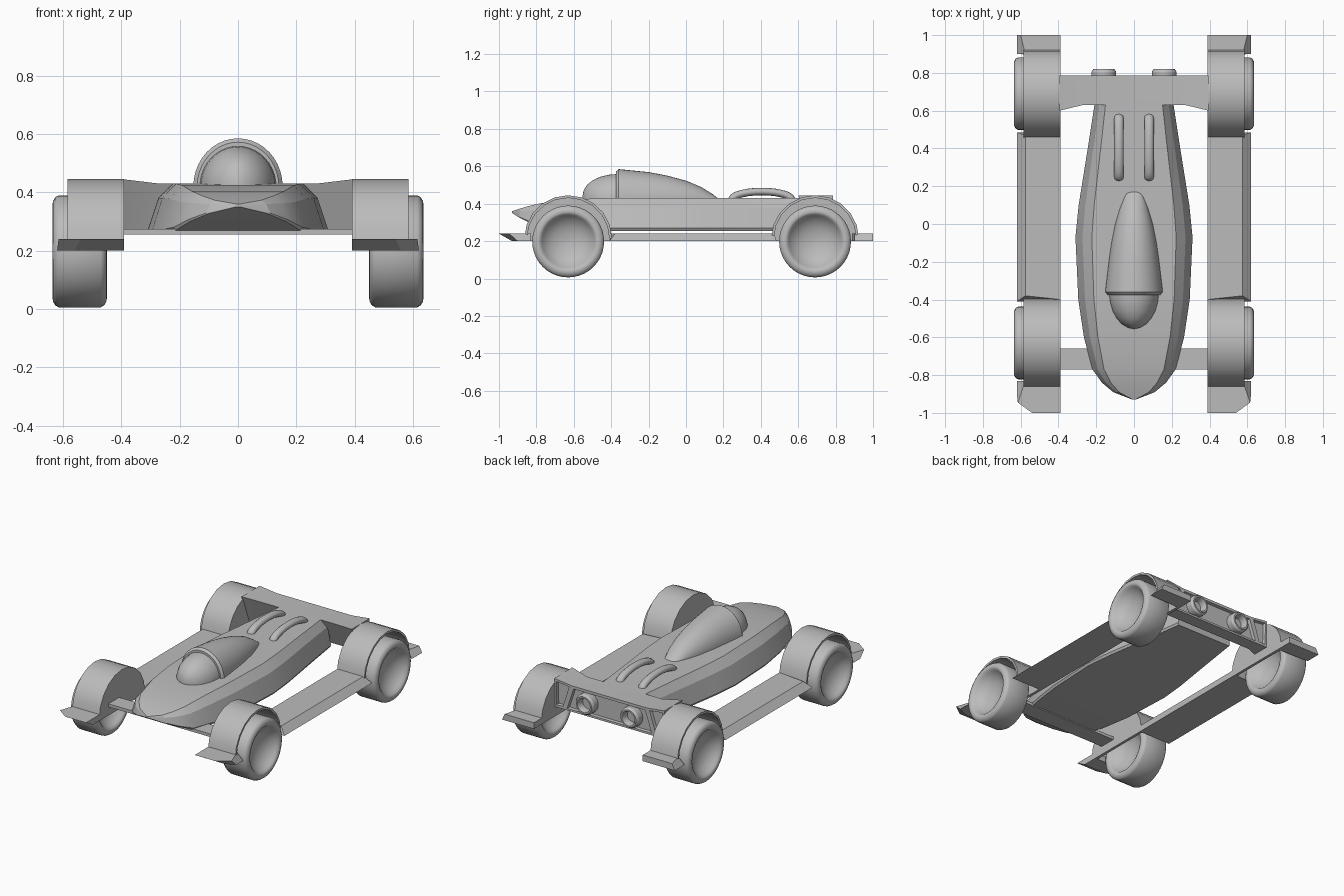
import bpy, bmesh
from math import sin, cos, pi, radians

cube = bpy.data.objects.get("Cube")
if cube:
    bpy.data.objects.remove(cube, do_unlink=True)

grey = bpy.data.materials.new("plain grey")
grey.use_nodes = True
GREY = (0.5, 0.5, 0.5, 1)
grey.diffuse_color = GREY
grey.node_tree.nodes["Principled BSDF"].inputs["Base Color"].default_value = GREY


def finish(name, bm, angle=30):
    """Turn a bmesh into a shaded object."""
    bmesh.ops.remove_doubles(bm, verts=bm.verts, dist=0.0005)
    bmesh.ops.recalc_face_normals(bm, faces=bm.faces)
    me = bpy.data.meshes.new(name)
    bm.to_mesh(me)
    bm.free()
    me.materials.append(grey)
    me.shade_smooth()
    me.set_sharp_from_angle(angle=radians(angle))
    ob = bpy.data.objects.new(name, me)
    bpy.context.collection.objects.link(ob)
    return ob


def loft(rings, cap=True, loop=False):
    """Bridge closed rings of points."""
    bm = bmesh.new()
    rows = [[bm.verts.new(p) for p in ring] for ring in rings]
    pairs = list(zip(rows, rows[1:]))
    if loop:
        pairs.append((rows[-1], rows[0]))
    for a, b in pairs:
        for i in range(len(a)):
            j = (i + 1) % len(a)
            bm.faces.new((a[i], a[j], b[j], b[i]))
    if cap and not loop:
        bm.faces.new(rows[0])
        bm.faces.new(rows[-1])
    return bm


def plate(bottom, top, z0, z1):
    """Slab with different lower and upper outlines."""
    return loft([[(x, y, z0) for x, y in bottom], [(x, y, z1) for x, y in top]])


def lathe_x(profile, centre, n=40):
    """Revolve (x, r) points around an axis along x."""
    cx, cy, cz = centre
    return loft([[(cx + x, cy + r * cos(2 * pi * k / n), cz + r * sin(2 * pi * k / n))
                  for k in range(n)] for x, r in profile])


# Hull: y, bottom, top, half width
hull = [(-.93, .35, .36, .008), (-.89, .325, .373, .11), (-.84, .30, .388, .17),
        (-.77, .27, .404, .22), (-.6, .258, .424, .265), (-.4, .255, .43, .295),
        (-.07, .255, .43, .31), (.1, .255, .43, .293), (.4, .255, .43, .245),
        (.66, .255, .43, .205)]
rings = []
for y, zb, zt, w in hull:
    h = zt - zb
    half = [(w, zb + .08 * h), (.88 * w, zb + .72 * h), (.72 * w, zt)]
    right = [(w * .97, zb)] + half
    rings.append([(x, y, z) for x, z in right] + [(-x, y, z) for x, z in reversed(right)])
finish("hull", loft(rings), 18)


def dome(name, sections, n=20, angle=30):
    """Half-elliptic sections along y standing on the deck."""
    base = .42
    finish(name, loft([[(w * cos(pi * k / n), y, base + (z - base) * sin(pi * k / n))
                        for k in range(n + 1)] for y, w, z in sections]), angle)


# Canopy glass and the cowl behind it
dome("canopy_glass", [(-.36 - .195 * sin(a), max(.005, .132 * cos(a)), .422 + .137 * cos(a) ** .8)
                      for a in [radians(d) for d in (88, 75, 60, 45, 30, 15, 0)]] + [(-.33, .13, .56)])
dome("canopy_cowl", [(-.375, .14, .572), (-.36, .153, .585), (-.2, .134, .569), (-.1, .12, .55),
                     (0, .10, .523), (.08, .076, .49), (.14, .053, .453), (.18, .038, .422)])

# Arched pipes on the rear deck
for s, side in ((1, "left"), (-1, "right")):
    rings = []
    for k in range(21):
        t = pi * k / 20
        py, pz = .405 - .16 * cos(t), .42 + .045 * sin(t)
        ty, tz = .16 * sin(t), .045 * cos(t)
        m = (ty * ty + tz * tz) ** .5
        rings.append([(s * .08 + .025 * cos(a), py - tz / m * .02 * sin(a), pz + ty / m * .02 * sin(a))
                      for a in [2 * pi * q / 12 for q in range(12)]])
    finish(side + "_deck_pipe", loft(rings), 45)

# Front cross beam
beam = [(-.4, -.77), (.4, -.77), (.4, -.66), (-.4, -.66)]
finish("front_beam", plate(beam, beam, .255, .275))

# Rear bulkhead with recessed panels on its back face
rings = []
for x, xb, front, top in ((-.395, -.395, .6, .445), (-.27, -.32, .63, .43),
                          (.27, .32, .63, .43), (.395, .395, .6, .445)):
    rings.append([(x, front, top), (x, .785, top), (xb, .785, .262), (xb, front + .07, .262)])
bm = loft(rings)
bm.faces.ensure_lookup_table()
backs = [f for f in bm.faces if min(v.co.y for v in f.verts) > .78]
bmesh.ops.recalc_face_normals(bm, faces=bm.faces)
bmesh.ops.inset_individual(bm, faces=backs, thickness=.022, depth=0)
bmesh.ops.inset_individual(bm, faces=backs, thickness=.004, depth=-.02)
finish("rear_bulkhead", bm, 20)

# Ring lamps on the bulkhead
lamp = [(.76, .066), (.805, .066), (.82, .056), (.82, .046), (.805, .04), (.775, .038)]
for s, side in ((1, "left"), (-1, "right")):
    finish(side + "_rear_lamp", loft([[(s * .16 + r * cos(2 * pi * k / 28), y, .345 + r * sin(2 * pi * k / 28))
                                       for k in range(28)] for y, r in lamp]))

# Tyre half profile: offset from the wheel middle, radius
tyre = [(.015, .002), (.019, .04), (.03, .08), (.05, .115), (.075, .138), (.088, .147),
        (.0935, .157), (.0915, .172), (.084, .185), (.072, .192)]
wheel_profile = tyre + [(-x, r) for x, r in reversed(tyre)]

for s, side in ((1, "left"), (-1, "right")):
    for end, yc in (("front", -.63), ("rear", .69)):
        tag = side + "_" + end
        finish(tag + "_wheel", lathe_x(wheel_profile, (s * .5425, yc, .198)), 40)

        # Fender: arched shell and closed inner wall
        n = 10
        arch = [(cos(pi * k / n), sin(pi * k / n)) for k in range(n + 1)]
        outer = [(yc + .234 * c, .215 + .23 * q) for c, q in arch]
        inner = [(yc + .22 * c, .215 + .216 * q) for c, q in reversed(arch)]
        shell = outer + inner
        finish(tag + "_fender", loft([[(s * x, y, z) for y, z in shell] for x in (.39, .585)]))
        wall = [(yc + .234, .2)] + outer + [(yc - .234, .2)]
        finish(tag + "_fender_wall", loft([[(s * x, y, z) for y, z in wall] for x in (.39, .408)]))

    # Front flap, rear flap and side skirt
    def slab(name, bottom, top):
        finish(side + "_" + name, plate([(s * x, y) for x, y in bottom],
                                        [(s * x, y) for x, y in top], .2, .24), 20)

    slab("front_flap", [(.39, -.93), (.56, -.93), (.62, -.90), (.62, -.83), (.39, -.83)],
         [(.39, -1), (.54, -1), (.615, -.945), (.575, -.83), (.39, -.83)])
    slab("rear_flap", [(.39, .89), (.62, .90), (.62, 1), (.39, 1)],
         [(.39, .89), (.575, .90), (.6, 1), (.39, 1)])
    slab("side_skirt", [(.39, -.41), (.62, -.41), (.62, .485), (.39, .485)],
         [(.39, -.40), (.575, -.38), (.6, -.2), (.6, .3), (.575, .47), (.39, .47)][:2] +
         [(.575, .47), (.39, .47)])
